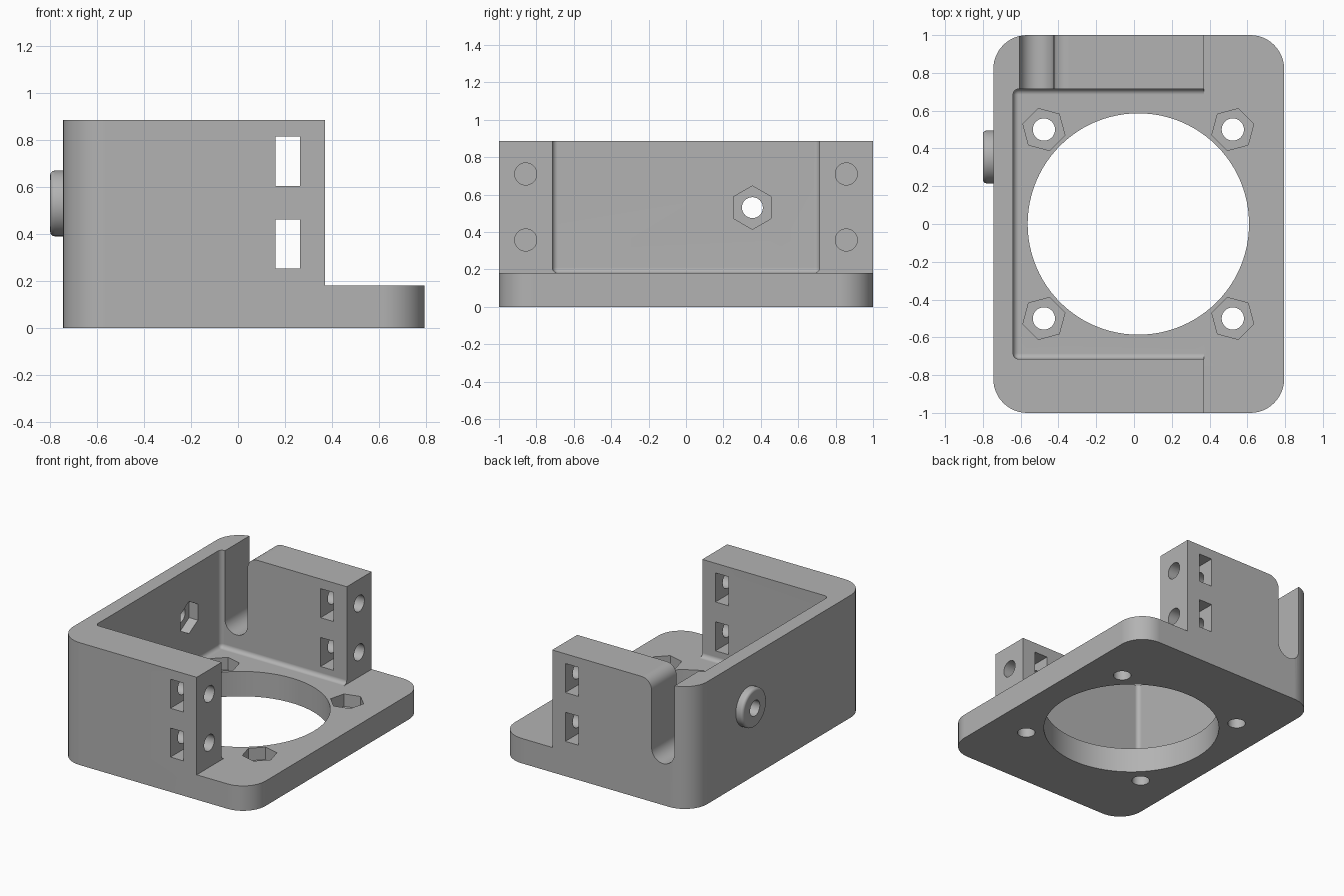
import bpy, bmesh, math
from mathutils import Matrix

if "Cube" in bpy.data.objects:
    bpy.data.objects.remove(bpy.data.objects["Cube"])

grey = bpy.data.materials.new("plain grey")
grey.use_nodes = True
colour = (0.45, 0.45, 0.45, 1)
grey.diffuse_color = colour
grey.node_tree.nodes["Principled BSDF"].inputs["Base Color"].default_value = colour


def to_object(name, bm):
    bmesh.ops.recalc_face_normals(bm, faces=bm.faces)
    mesh = bpy.data.meshes.new(name)
    bm.to_mesh(mesh)
    bm.free()
    mesh.materials.append(grey)
    obj = bpy.data.objects.new(name, mesh)
    bpy.context.collection.objects.link(obj)
    return obj


def box(name, lo, hi, radius=0, vertical_only=False, segments=8):
    bm = bmesh.new()
    bmesh.ops.create_cube(bm, size=1)
    for v in bm.verts:
        v.co = [lo[i] if v.co[i] < 0 else hi[i] for i in range(3)]
    if radius:
        edges = [e for e in bm.edges if not vertical_only
                 or abs(e.verts[0].co.z - e.verts[1].co.z) > 0.01]
        bmesh.ops.bevel(bm, geom=edges, offset=radius, segments=segments,
                        profile=0.5, affect='EDGES')
    return to_object(name, bm)


def rod(name, centre, radius, depth, axis='Z', sides=48, turn=0, rim=0):
    """Cylinder or prism; turn is the angle of its first corner about its axis."""
    bm = bmesh.new()
    ring = [bm.verts.new((radius * math.cos(turn + math.tau * i / sides),
                          radius * math.sin(turn + math.tau * i / sides),
                          -depth / 2)) for i in range(sides)]
    base = bm.faces.new(ring)
    top = bmesh.ops.extrude_face_region(bm, geom=[base])["geom"]
    bmesh.ops.translate(bm, vec=(0, 0, depth),
                        verts=[g for g in top if isinstance(g, bmesh.types.BMVert)])
    if rim:
        edges = [e for e in bm.edges if all(v.co.z < 0 for v in e.verts)]
        bmesh.ops.bevel(bm, geom=edges, offset=rim, segments=4,
                        profile=0.5, affect='EDGES')
    if axis == 'X':
        bm.transform(Matrix.Rotation(math.pi / 2, 4, 'Y'))
    bm.transform(Matrix.Translation(centre))
    return to_object(name, bm)


def combine(target, tool, operation='DIFFERENCE'):
    mod = target.modifiers.new(tool.name, 'BOOLEAN')
    mod.operation = operation
    mod.solver = 'EXACT'
    mod.object = tool
    bpy.context.view_layer.objects.active = target
    bpy.ops.object.modifier_apply(modifier=mod.name)
    bpy.data.objects.remove(tool)


# Main block, stepped down to a base plate and hollowed into three walls
FLOOR, TOP, ARM_END = 0.18, 0.885, 0.37
bracket = box("fan_bracket", (-0.745, -1, 0), (0.795, 1, TOP), 0.18, True, 12)
combine(bracket, box("step_cutter", (ARM_END, -1.2, FLOOR), (1, 1.2, 1.2)))
combine(bracket, box("cavity_cutter", (-0.64, -0.715, FLOOR), (0.5, 0.715, 1.2), 0.03, segments=5))

# Round boss on the outer wall, with a through hole and a nut pocket inside
BOSS_Y, BOSS_Z = 0.355, 0.53
combine(bracket, rod("boss", (-0.76, BOSS_Y, BOSS_Z), 0.14, 0.08, 'X', rim=0.02), 'UNION')
combine(bracket, rod("boss_hole", (-0.72, BOSS_Y, BOSS_Z), 0.056, 0.4, 'X', 32))
combine(bracket, rod("boss_nut_pocket", (-0.64, BOSS_Y, BOSS_Z), 0.116, 0.14, 'X', 6))

# Large air opening
CENTRE = 0.023
combine(bracket, rod("air_opening", (CENTRE, 0, 0.1), 0.586, 0.4, sides=96))

# Four corner screw holes with nut pockets turned toward the centre
for sx in (-1, 1):
    for sy in (-1, 1):
        x, y = CENTRE + 0.5 * sx, 0.5 * sy
        turn = math.atan2(sy, sx) + math.pi / 6
        combine(bracket, rod("corner_hole", (x, y, 0.1), 0.059, 0.4, sides=32))
        combine(bracket, rod("corner_nut_pocket", (x, y, FLOOR), 0.115, 0.18, sides=6, turn=turn))

# Nut slots through both arms, and blind screw holes in the arm ends
for z in (0.357, 0.71):
    for sy in (-1, 1):
        combine(bracket, box("nut_slot", (0.16, sy * 0.86 - 0.3, z - 0.105),
                             (0.265, sy * 0.86 + 0.3, z + 0.105)))
        combine(bracket, rod("arm_hole", (0.25, sy * 0.857, z), 0.059, 0.38, 'X', 32))

# Cable notch in the back wall: round bottom, one rounded upper lip
bm = bmesh.new()
mid, half, low, lip = -0.515, 0.09, 0.39, 0.08
outline = [(mid - half, 1.1)]
for i in range(25):
    a = math.pi * (1 + i / 24)
    outline.append((mid + half * math.cos(a), low + half * math.sin(a)))
for i in range(9):
    a = math.pi * (1 - i / 16)
    outline.append((mid + half + lip + lip * math.cos(a), TOP - lip + lip * math.sin(a)))
outline.append((mid + half + lip, 1.1))
face = bm.faces.new([bm.verts.new((x, 0.6, z)) for x, z in outline])
moved = bmesh.ops.extrude_face_region(bm, geom=[face])["geom"]
bmesh.ops.translate(bm, vec=(0, 0.6, 0),
                    verts=[g for g in moved if isinstance(g, bmesh.types.BMVert)])
combine(bracket, to_object("cable_notch", bm))

# Smooth curved surfaces while flat faces and hard edges stay crisp
bpy.ops.object.select_all(action='DESELECT')
bracket.select_set(True)
bpy.context.view_layer.objects.active = bracket
bpy.ops.object.shade_smooth_by_angle(angle=math.radians(30))
weighted = bracket.modifiers.new("even_normals", 'WEIGHTED_NORMAL')
weighted.keep_sharp = True
